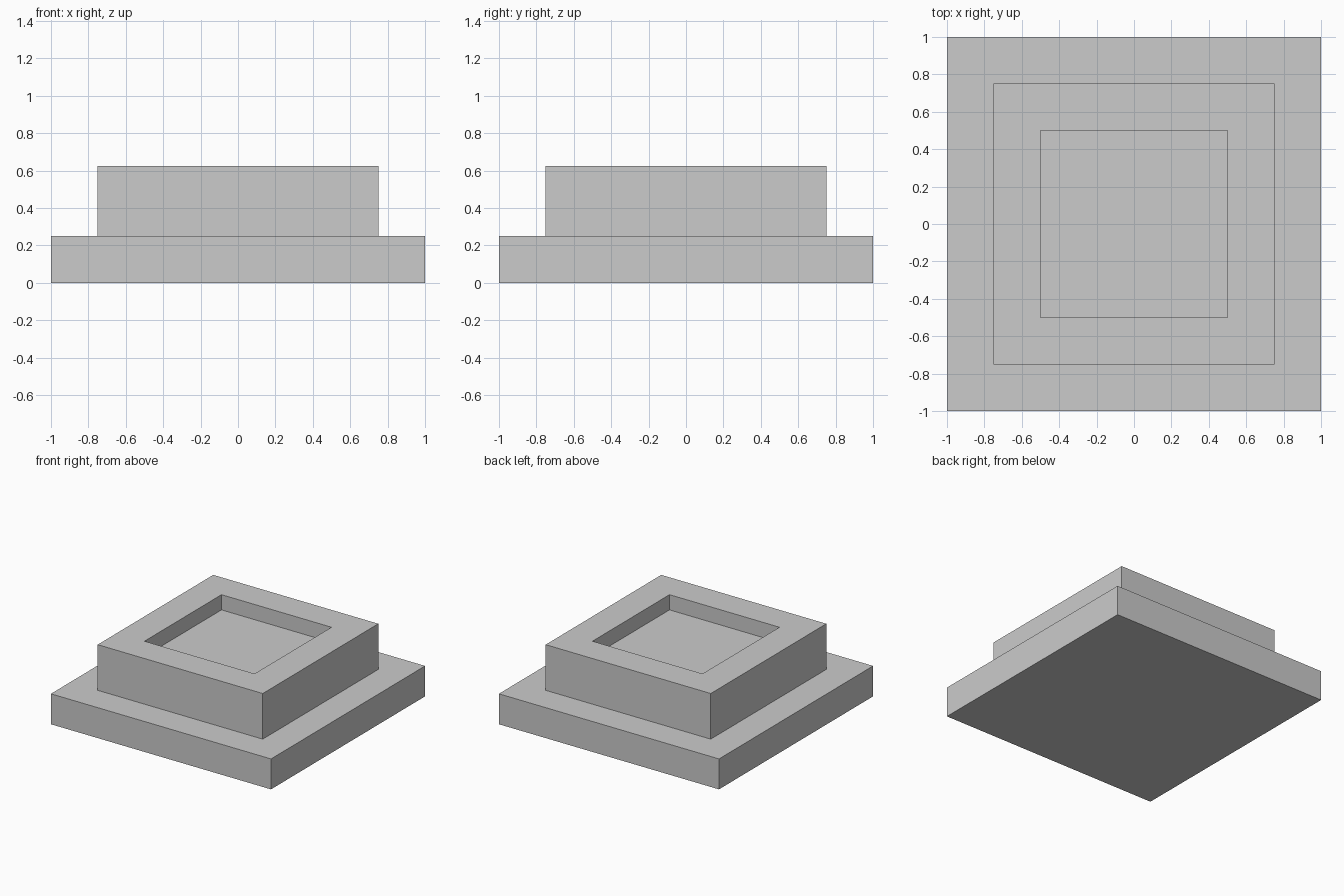
import bpy
import bmesh

cube = bpy.data.objects.get("Cube")
if cube:
    bpy.data.objects.remove(cube, do_unlink=True)

grey = bpy.data.materials.new("plain grey")
grey.use_nodes = True
colour = (0.6, 0.6, 0.6, 1)
grey.diffuse_color = colour
grey.node_tree.nodes["Principled BSDF"].inputs["Base Color"].default_value = colour


def extrude(bm, face, scale=1, height=0):
    """Extrude a face, scaling it about the centre or moving it vertically."""
    face = bmesh.ops.extrude_discrete_faces(bm, faces=[face])["faces"][0]
    bmesh.ops.scale(bm, verts=face.verts, vec=(scale, scale, 1))
    bmesh.ops.translate(bm, verts=face.verts, vec=(0, 0, height))
    return face


# Square base slab
bm = bmesh.new()
bmesh.ops.create_cube(bm, size=2)
for v in bm.verts:
    v.co.z = 0.25 if v.co.z > 0 else 0
bm.normal_update()
top = max(bm.faces, key=lambda f: f.normal.z)

# Raised block
top = extrude(bm, top, scale=0.75)
top = extrude(bm, top, height=0.375)

# Shallow square recess in its top
top = extrude(bm, top, scale=2 / 3)
top = extrude(bm, top, height=-0.125)
bmesh.ops.recalc_face_normals(bm, faces=bm.faces)

mesh = bpy.data.meshes.new("stepped_plinth")
bm.to_mesh(mesh)
bm.free()
mesh.materials.append(grey)
bpy.context.collection.objects.link(bpy.data.objects.new("stepped_plinth", mesh))
